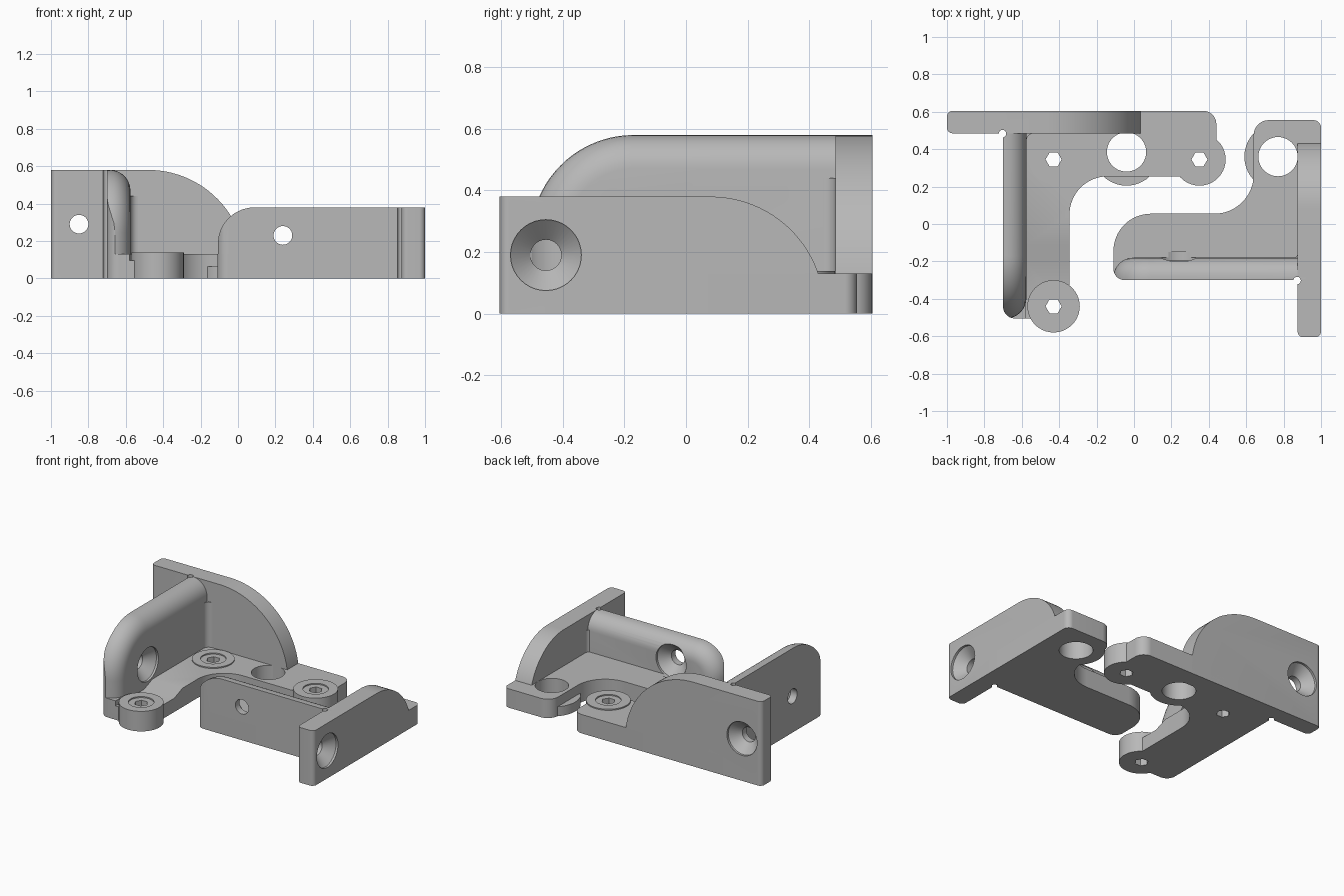
import bpy, bmesh
from math import sin, cos, radians, pi
from mathutils import Vector

if "Cube" in bpy.data.objects:
    bpy.data.objects.remove(bpy.data.objects["Cube"])

GREY = (0.48, 0.48, 0.48, 1)
metal = bpy.data.materials.new("plain_grey")
metal.use_nodes = True
metal.diffuse_color = GREY
metal.node_tree.nodes["Principled BSDF"].inputs["Base Color"].default_value = GREY


def finish(name, bm):
    bmesh.ops.recalc_face_normals(bm, faces=bm.faces)
    mesh = bpy.data.meshes.new(name)
    bm.to_mesh(mesh)
    bm.free()
    mesh.materials.append(metal)
    obj = bpy.data.objects.new(name, mesh)
    bpy.context.collection.objects.link(obj)
    return obj


def arc(cx, cy, r, start, end, n=16):
    steps = [radians(start + (end - start) * i / n) for i in range(n + 1)]
    return [(cx + r * cos(a), cy + r * sin(a)) for a in steps]


def prism(name, outline, axis, low, high, rounding=0, pick=None):
    """Extrude an outline along an axis, rounding the edges chosen by pick."""
    place = {"x": lambda u, v, t: (t, u, v),
             "y": lambda u, v, t: (u, t, v),
             "z": lambda u, v, t: (u, v, t)}[axis]
    bm = bmesh.new()
    rings = [[bm.verts.new(place(u, v, t)) for u, v in outline] for t in (low, high)]
    for ring in rings:
        bm.faces.new(ring)
    n = len(outline)
    for i in range(n):
        j = (i + 1) % n
        bm.faces.new((rings[0][i], rings[0][j], rings[1][j], rings[1][i]))
    bmesh.ops.recalc_face_normals(bm, faces=bm.faces)
    if rounding:
        edges = [e for e in bm.edges if pick(e.verts[0].co, e.verts[1].co)]
        bmesh.ops.bevel(bm, geom=edges, offset=rounding, segments=8,
                        profile=0.5, affect="EDGES")
    return finish(name, bm)


def turned(name, profile, origin, direction=(0, 0, 1), sides=40):
    """Revolve (radius, distance) pairs about an axis through origin."""
    spin = Vector(direction).to_track_quat("Z", "Y")
    bm = bmesh.new()
    rings = []
    for r, t in profile:
        ring = [Vector((r * cos(2 * pi * i / sides), r * sin(2 * pi * i / sides), t))
                for i in range(sides)]
        rings.append([bm.verts.new(Vector(origin) + spin @ p) for p in ring])
    for a, b in zip(rings, rings[1:]):
        for i in range(sides):
            j = (i + 1) % sides
            bm.faces.new((a[i], a[j], b[j], b[i]))
    bm.faces.new(rings[0])
    bm.faces.new(rings[-1])
    return finish(name, bm)


def carve(targets, tool, mode="DIFFERENCE"):
    """Apply one boolean tool to each target and discard the tool."""
    tool.hide_render = True
    for obj in targets:
        mod = obj.modifiers.new("cut", "BOOLEAN")
        mod.operation, mod.solver, mod.object = mode, "EXACT", tool
        graph = bpy.context.evaluated_depsgraph_get()
        graph.update()
        mesh = bpy.data.meshes.new_from_object(obj.evaluated_get(graph))
        obj.modifiers.clear()
        obj.data = mesh
    bpy.data.objects.remove(tool)


def drill(targets, origin, radius, sides=40):
    carve(targets, turned("drill", [(radius, -0.1), (radius, 0.3)], origin, sides=sides))


def countersink(targets, origin, direction):
    profile = [(0.05, -0.2), (0.05, -0.075), (0.115, -0.015), (0.115, 0.03)]
    carve(targets, turned("countersink", profile, origin, direction))


BASE, LEDGE, BOSS = 0.13, 0.065, 0.138

# ---- Large bracket: base plate with a ramp down towards the front ----
outline = (arc(-0.635, -0.44, 0.065, 180, 270) + [(-0.43, -0.505), (-0.345, -0.44)]
           + arc(-0.14, 0.05, 0.205, 180, 90) + [(0.35, 0.255), (0.44, 0.4)]
           + arc(0.37, 0.535, 0.07, 0, 90) + [(-0.7, 0.605)])
large_base = prism("large_base", outline, "z", 0, BASE)
ramp = [(-0.7, 0.095), (-0.2, 0.095), (-0.11, BASE), (-0.11, 0.3), (-0.7, 0.3)]
carve([large_base], prism("ramp_cutter", ramp, "x", -0.58, 0))

# Large bracket: curved back wall
profile = [(-1, 0), (-1, 0.58)] + arc(-0.48, 0.06, 0.52, 90, 5, 24) + [(0.04, 0)]
back_wall = prism("large_back_wall", profile, "y", 0.485, 0.605, 0.03,
                  lambda a, b: a.x < -0.99 and b.x < -0.99 and abs(a.z - b.z) > 0.1)

# Large bracket: side wall, rounded on its inner edge and in plan
profile = [(-0.505, 0)] + arc(-0.17, 0.245, 0.335, 180, 90, 20) + [(0.55, 0.58), (0.55, 0)]
side_wall = prism("large_side_wall", profile, "x", -0.7, -0.575, 0.11,
                  lambda a, b: min(a.x, b.x) > -0.6 and max(a.z, b.z) > 0.1
                  and min(a.y, b.y) < 0.5)
plan = arc(-0.6375, -0.4425, 0.0625, 180, 360) + [(-0.575, 0.56), (-0.7, 0.56)]
carve([side_wall], prism("plan_cutter", plan, "z", -0.1, 1), "INTERSECT")

# Inner corner fillets of both brackets
prism("large_corner_fillet", [(-0.58, 0.49)] + arc(-0.535, 0.445, 0.04, 180, 90, 8),
      "z", 0.05, 0.44)
prism("small_corner_fillet", [(0.88, -0.19)] + arc(0.845, -0.155, 0.03, 270, 360, 8),
      "z", 0.05, 0.28)

# Large bracket: screw bosses with a shallow recess and hexagonal holes
for label, x, y in (("front", -0.43, -0.44), ("corner", -0.43, 0.345), ("end", 0.35, 0.345)):
    rim = 0.133 if label == "corner" else 0.14
    boss = turned(label + "_screw_boss",
                  [(rim, 0), (rim, BOSS), (0.08, BOSS), (0.08, BOSS - 0.008)], (x, y, 0))
    drill([boss, large_base], (x, y, 0), 0.043, 6)

# ---- Small bracket: base plate ----
outline = (arc(-0.05, -0.24, 0.06, 180, 270) + [(0.88, -0.3), (0.88, -0.2), (1, -0.2)]
           + arc(0.96, 0.515, 0.04, 0, 90) + arc(0.72, 0.475, 0.08, 90, 180)
           + arc(0.43, 0.265, 0.21, 0, -90) + arc(0.09, -0.145, 0.2, 90, 180))
small_base = prism("small_base", outline, "z", 0, BASE)

# Small bracket: front wall, rounded on its inner edge and in plan
profile = [(-0.11, 0)] + arc(0.09, 0.18, 0.2, 180, 90, 20) + [(0.92, 0.38), (0.92, 0)]
front_wall = prism("small_front_wall", profile, "y", -0.3, -0.18, 0.105,
                   lambda a, b: min(a.y, b.y) > -0.2 and max(a.z, b.z) > 0.1
                   and min(a.x, b.x) < 0.9)
plan = arc(-0.05, -0.24, 0.06, 90, 270) + [(0.93, -0.3), (0.93, -0.18)]
carve([front_wall], prism("plan_cutter", plan, "z", -0.1, 1), "INTERSECT")

# Small bracket: end wall with a curved back
profile = [(-0.605, 0), (-0.605, 0.38)] + arc(0.08, 0.01, 0.37, 90, 17, 20) + [(0.435, 0)]
end_wall = prism("small_end_wall", profile, "x", 0.875, 1, 0.03,
                 lambda a, b: a.y < -0.6 and b.y < -0.6 and abs(a.z - b.z) > 0.1)

# Low ledges around the two large holes
for label, base, x, y in (("large", large_base, -0.04, 0.385), ("small", small_base, 0.77, 0.36)):
    ledge = turned(label + "_hole_ledge", [(0.18, 0), (0.18, LEDGE)], (x, y, 0))
    drill([ledge, base], (x, y, 0), 0.105)

# Countersunk fixing holes in the four walls
countersink([back_wall], (-0.85, 0.605, 0.29), (0, 1, 0))
countersink([side_wall], (-0.575, -0.16, 0.25), (1, 0, 0))
countersink([front_wall, small_base], (0.24, -0.18, 0.23), (0, 1, 0))
countersink([end_wall], (1, -0.455, 0.19), (1, 0, 0))

# Relief grooves in the outer corners
for targets, x, y in (([back_wall, side_wall, large_base], -0.703, 0.483),
                      ([end_wall, front_wall, small_base], 0.872, -0.302)):
    carve(targets, turned("groove", [(0.02, -0.1), (0.02, 1)], (x, y, 0), sides=20))

# Smooth the curved faces and keep the edges sharp
bpy.ops.object.select_all(action="DESELECT")
for obj in bpy.context.collection.objects:
    if obj.type == "MESH":
        obj.select_set(True)
        bpy.context.view_layer.objects.active = obj
bpy.ops.object.shade_smooth_by_angle(angle=radians(30))
